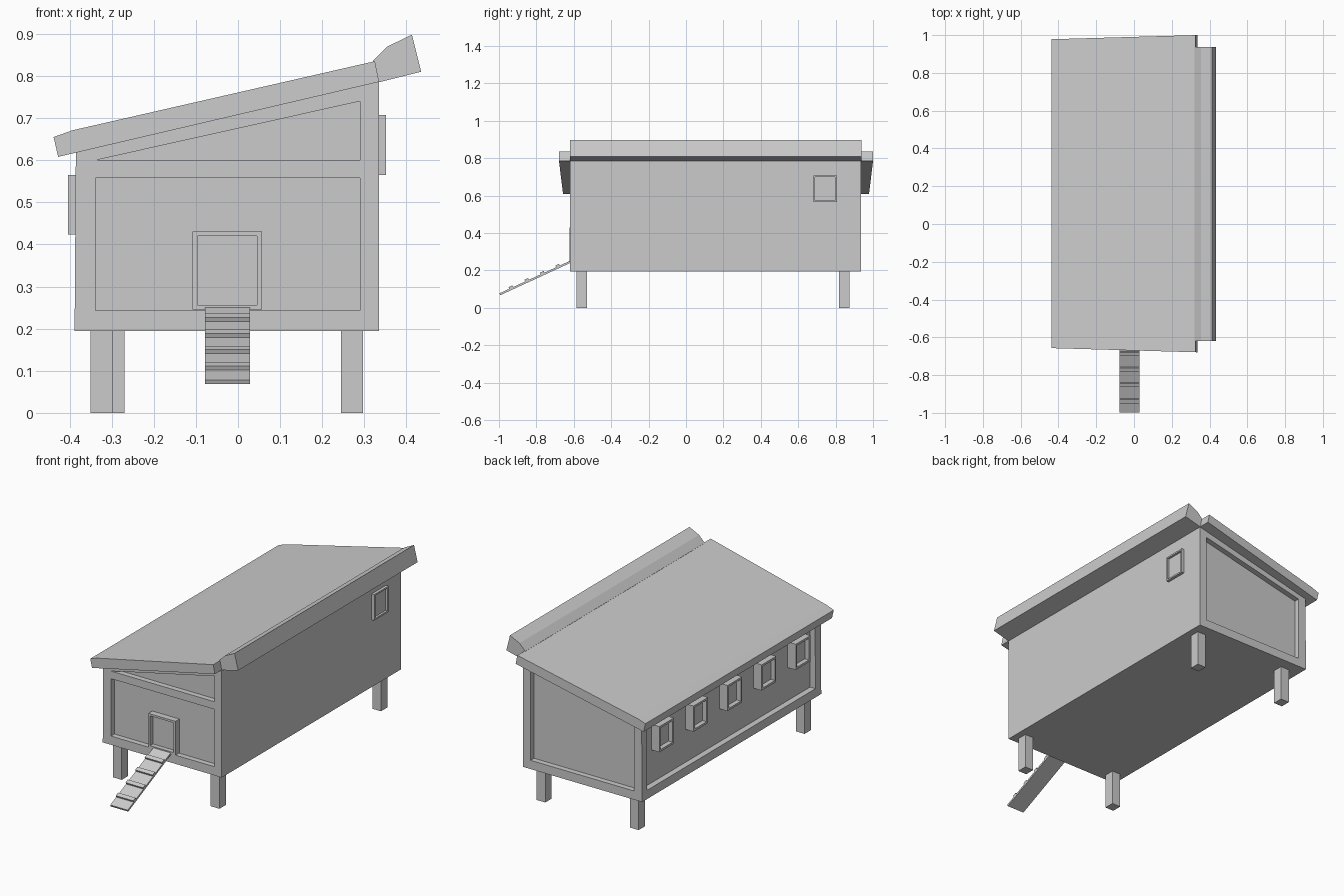
import bpy, bmesh, math
from mathutils import Vector

if "Cube" in bpy.data.objects:
    bpy.data.objects.remove(bpy.data.objects["Cube"])


def finish(name, bm):
    bmesh.ops.recalc_face_normals(bm, faces=bm.faces)
    me = bpy.data.meshes.new(name)
    bm.to_mesh(me)
    bm.free()
    ob = bpy.data.objects.new(name, me)
    bpy.context.collection.objects.link(ob)
    return ob


def prism(name, pts, y0, y1):
    """Extrude an (x, z) profile along y; y0 / y1 may be functions of x."""
    f0 = y0 if callable(y0) else lambda x: y0
    f1 = y1 if callable(y1) else lambda x: y1
    bm = bmesh.new()
    a = [bm.verts.new((x, f0(x), z)) for x, z in pts]
    b = [bm.verts.new((x, f1(x), z)) for x, z in pts]
    bm.faces.new(a)
    bm.faces.new(b[::-1])
    n = len(pts)
    for i in range(n):
        j = (i + 1) % n
        bm.faces.new((a[i], a[j], b[j], b[i]))
    return finish(name, bm)


def box(name, x0, x1, y0, y1, z0, z1):
    return prism(name, [(x0, z0), (x1, z0), (x1, z1), (x0, z1)], y0, y1)


def framed(name, x0, x1, y0, y1, z0, z1, facing, border, depth):
    """Box whose outward face is inset and sunk, leaving a raised frame."""
    ob = box(name, x0, x1, y0, y1, z0, z1)
    bm = bmesh.new()
    bm.from_mesh(ob.data)
    d = Vector(facing)
    face = max(bm.faces, key=lambda f: f.normal.dot(d))
    bmesh.ops.inset_region(bm, faces=[face], thickness=border)
    new = bmesh.ops.extrude_discrete_faces(bm, faces=[face])["faces"][0]
    bmesh.ops.translate(bm, vec=-d * depth, verts=new.verts[:])
    bm.to_mesh(ob.data)
    bm.free()
    return ob


# House body with a sloping top
FRONT, BACK = -0.62, 0.935
body = prism("house_body", [(-0.388, 0.195), (0.335, 0.195), (0.335, 0.79), (-0.385, 0.62)],
             FRONT, BACK)

# Sunken wall panels
R = 0.03
gable = [(-0.338, 0.60), (0.29, 0.60), (0.29, 0.74)]
back_panel = [(-0.338, 0.243), (0.29, 0.243), (0.29, 0.74), (-0.338, 0.60)]
cutters = [
    box("front_panel_cut", -0.338, 0.29, FRONT - 0.1, FRONT + R, 0.243, 0.558),
    prism("gable_cut", gable, FRONT - 0.1, FRONT + R),
    prism("back_panel_cut", back_panel, BACK - R, BACK + 0.1),
    box("left_panel_cut", -0.5, -0.385 + R, FRONT + 0.05, BACK - 0.045, 0.243, 0.595),
]
bpy.context.view_layer.objects.active = body
for c in cutters:
    m = body.modifiers.new(c.name, "BOOLEAN")
    m.operation = "DIFFERENCE"
    m.solver = "EXACT"
    m.object = c
    bpy.ops.object.modifier_apply(modifier=m.name)
    bpy.data.objects.remove(c)

# Roof slab, slightly wider at the high side
def overhang(x):
    return 0.037 + (x + 0.44) / 0.77 * 0.022


prism("roof", [(-0.427, 0.608), (0.335, 0.786), (0.325, 0.835), (-0.393, 0.671), (-0.438, 0.655)],
      lambda x: FRONT - overhang(x), lambda x: BACK + overhang(x) + 0.006)

# Upturned cap along the high edge
prism("roof_cap", [(0.335, 0.785), (0.435, 0.81), (0.413, 0.898), (0.355, 0.87), (0.32, 0.835)],
      FRONT, BACK + 0.003)

# Legs
for name, x, y in (("front_left_leg", -0.35, -0.585), ("front_right_leg", 0.244, -0.585),
                   ("back_left_leg", -0.323, 0.817), ("back_right_leg", 0.244, 0.817)):
    box(name, x, x + 0.053, y, y + 0.056, 0, 0.2)

# Windows
for i in range(5):
    y = 0.745 - i * 0.296
    framed(f"left_window_{i + 1}", -0.404, -0.35, y - 0.063, y + 0.063, 0.424, 0.565,
           (-1, 0, 0), 0.016, 0.025)
framed("right_window", 0.33, 0.351, 0.682, 0.806, 0.565, 0.707, (1, 0, 0), 0.012, 0.012)

# Door
framed("door", -0.108, 0.057, FRONT - 0.004, FRONT + 0.04, 0.245, 0.431, (0, -1, 0), 0.016, 0.025)

# Ramp with cleats
top, foot = Vector((0, -0.615, 0.254)), Vector((0, -0.997, 0.078))
along = (top - foot).normalized()
up = Vector((0, -along.z, along.y))


def plank(name, s0, s1, h0, h1):
    bm = bmesh.new()
    rings = []
    for x in (-0.078, 0.028):
        rings.append([bm.verts.new(foot + along * s + up * h + Vector((x, 0, 0)))
                      for s, h in ((s0, h0), (s1, h0), (s1, h1), (s0, h1))])
    a, b = rings
    bm.faces.new(a)
    bm.faces.new(b[::-1])
    for i in range(4):
        j = (i + 1) % 4
        bm.faces.new((a[i], a[j], b[j], b[i]))
    return finish(name, bm)


plank("ramp", 0, (top - foot).length, -0.011, 0)
for i, y in enumerate((-0.935, -0.85, -0.767, -0.685)):
    s = (y - foot.y) / along.y
    plank(f"ramp_cleat_{i + 1}", s - 0.011, s + 0.011, -0.003, 0.01)
